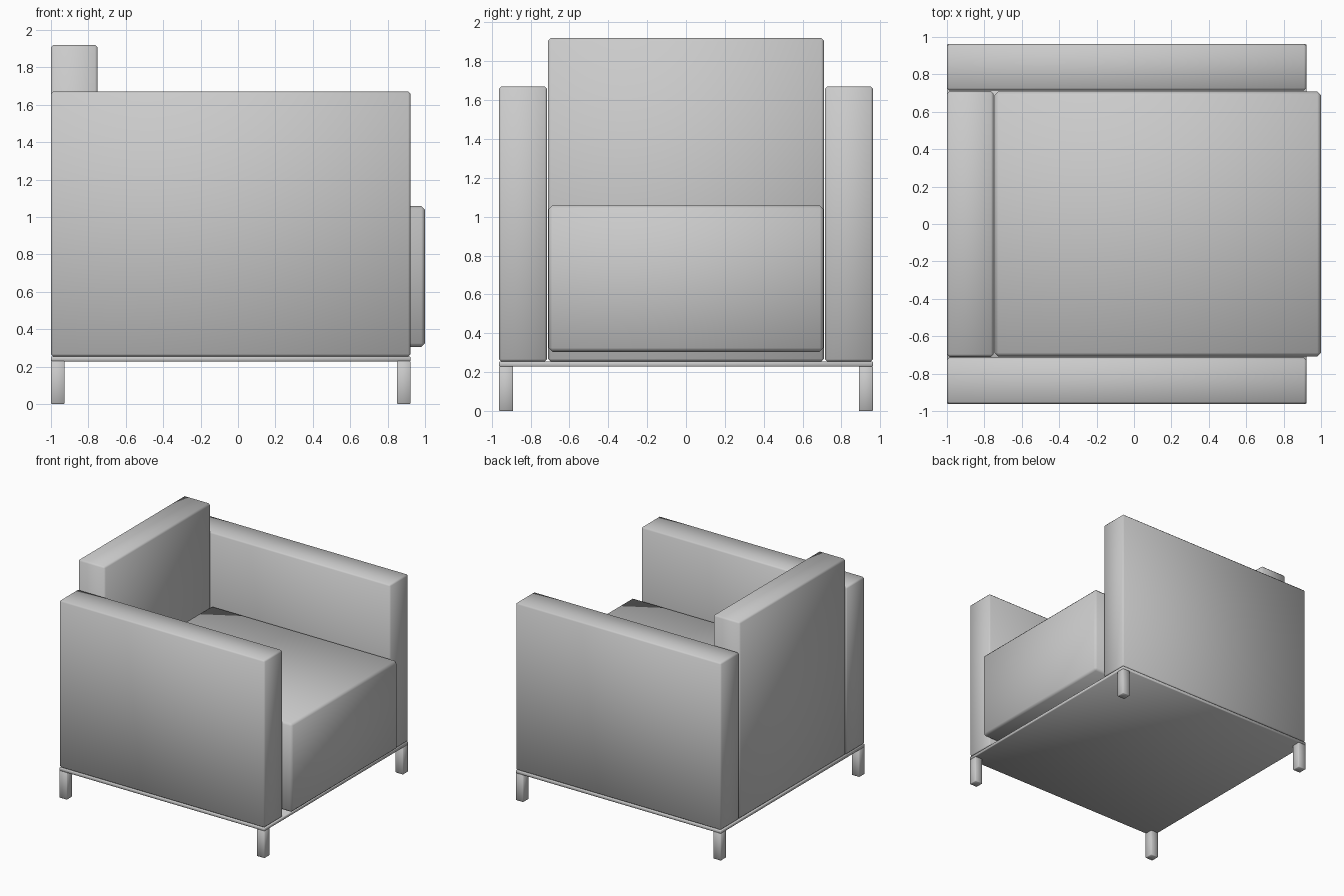
import bpy
import bmesh
from mathutils import Matrix, Vector

cube = bpy.data.objects.get("Cube")
if cube:
    bpy.data.objects.remove(cube, do_unlink=True)


def make_material(name, color):
    mat = bpy.data.materials.new(name)
    mat.use_nodes = True
    mat.diffuse_color = color
    mat.node_tree.nodes["Principled BSDF"].inputs["Base Color"].default_value = color
    return mat


grey = make_material("soft grey", (0.6, 0.6, 0.6, 1))


def box(name, x, y, z, bevel):
    """Block spanning the given (low, high) ranges, shaded smoothly over its bevels."""
    low, high = (Vector(corner) for corner in zip(x, y, z))
    mesh = bpy.data.meshes.new(name)
    bm = bmesh.new()
    place = Matrix.Translation((low + high) / 2) @ Matrix.Diagonal((*(high - low), 1))
    bmesh.ops.create_cube(bm, size=1, matrix=place)
    bmesh.ops.bevel(bm, geom=bm.edges[:], offset=bevel, segments=1,
                    affect='EDGES', profile=0.5)
    for face in bm.faces:
        face.smooth = True
    bm.to_mesh(mesh)
    bm.free()
    mesh.materials.append(grey)
    obj = bpy.data.objects.new(name, mesh)
    bpy.context.collection.objects.link(obj)


BACK, FRONT = -1.0, 0.922     # the seat opens toward +x
SIDE, INNER = 0.962, 0.715
FRAME_TOP = 0.255

# Upholstery
box("backrest", (BACK, -0.75), (-0.71, 0.71), (FRAME_TOP, 1.92), 0.014)
box("seat_cushion", (-0.745, 1.0), (-0.708, 0.708), (0.305, 1.058), 0.02)

# Base plate under the whole chair
box("base_frame", (BACK, FRONT), (-SIDE, SIDE), (0.228, FRAME_TOP), 0.004)

# Arms and legs, repeated on both sides
LEG = 0.073
for side, sign in (("right", -1), ("left", 1)):
    def span(a, b):
        return sorted((sign * a, sign * b))

    box(f"{side}_arm", (BACK, FRONT), span(INNER, SIDE), (FRAME_TOP, 1.67), 0.012)
    for end, x in (("back", BACK), ("front", FRONT - LEG)):
        box(f"{end}_{side}_leg", (x, x + LEG), span(SIDE - LEG, SIDE), (0, 0.23), 0.004)
